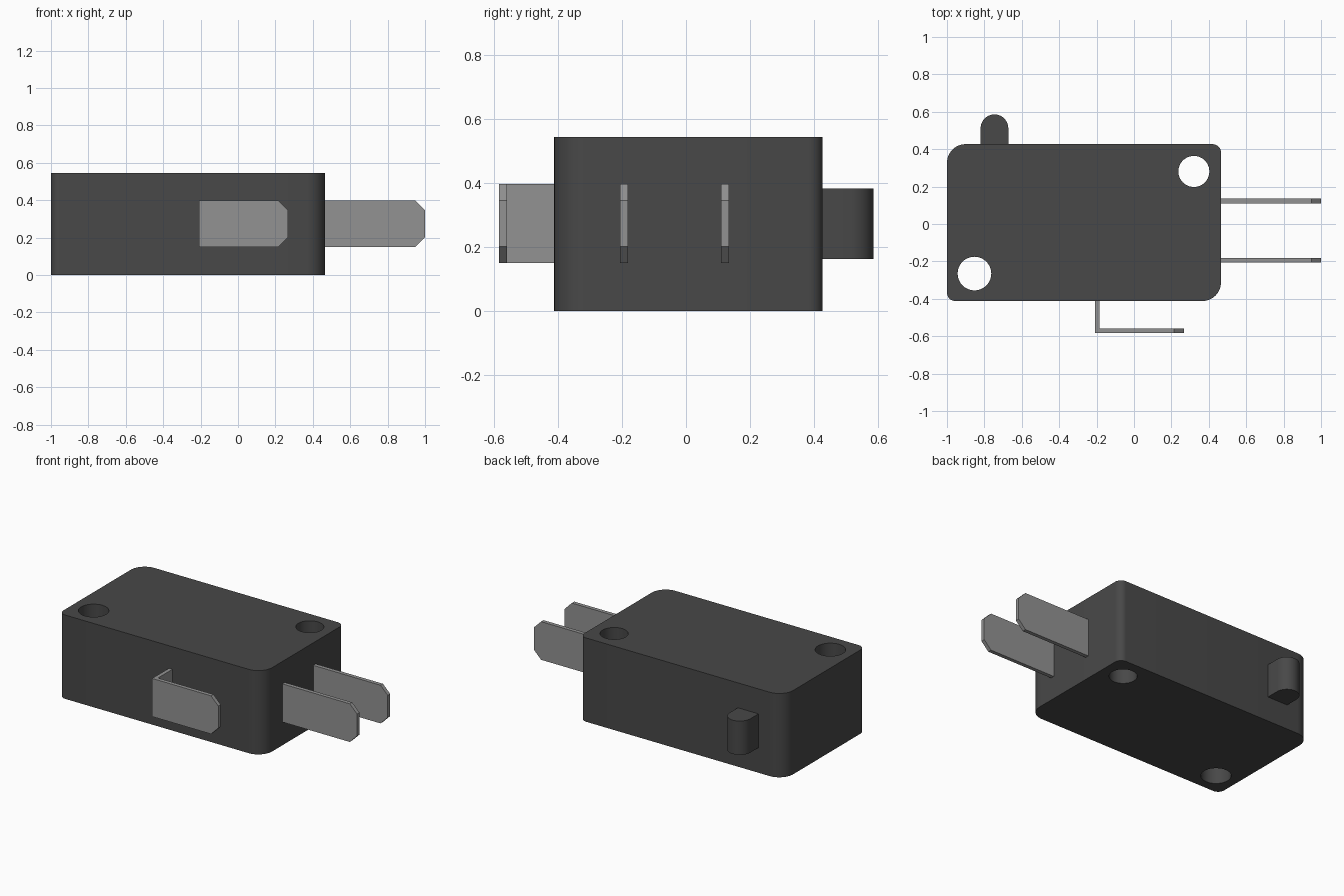
import bpy
import bmesh
import math
from mathutils import Vector

cube = bpy.data.objects.get("Cube")
if cube:
    bpy.data.objects.remove(cube, do_unlink=True)


def material(name, grey):
    mat = bpy.data.materials.new(name)
    mat.use_nodes = True
    colour = (grey, grey, grey, 1)
    mat.diffuse_color = colour
    mat.node_tree.nodes["Principled BSDF"].inputs["Base Color"].default_value = colour
    return mat


plastic = material("dark plastic", 0.065)
metal = material("grey metal", 0.29)


def arc(cx, cy, radius, start, sweep, steps):
    """Points along an arc, angles in degrees."""
    angles = [math.radians(start + sweep * i / steps) for i in range(steps + 1)]
    return [(cx + radius * math.cos(a), cy + radius * math.sin(a)) for a in angles]


def prism(name, loops, bottom, top, mat, chamfer=0):
    """Extrude an outline, with optional hole loops, upwards; chamfer clips the +x tip."""
    bm = bmesh.new()
    edges = []
    for loop in loops:
        verts = [bm.verts.new((x, y, bottom)) for x, y in loop]
        edges += [bm.edges.new((v, verts[i - 1])) for i, v in enumerate(verts)]
    bmesh.ops.triangle_fill(bm, edges=edges, use_beauty=True, normal=(0, 0, 1))
    raised = bmesh.ops.extrude_face_region(bm, geom=bm.faces[:])["geom"]
    verts = [g for g in raised if isinstance(g, bmesh.types.BMVert)]
    bmesh.ops.translate(bm, verts=verts, vec=Vector((0, 0, top - bottom)))
    bmesh.ops.recalc_face_normals(bm, faces=bm.faces[:])
    if chamfer:
        bmesh.ops.dissolve_limit(bm, angle_limit=0.01, verts=bm.verts[:], edges=bm.edges[:])
        tip = max(v.co.x for v in bm.verts)
        ends = [e for e in bm.edges
                if all(abs(v.co.x - tip) < 1e-4 for v in e.verts)
                and abs(e.verts[0].co.z - e.verts[1].co.z) < 1e-4]
        bmesh.ops.bevel(bm, geom=ends, offset=chamfer, segments=1,
                        profile=0.5, affect='EDGES')
    mesh = bpy.data.meshes.new(name)
    bm.to_mesh(mesh)
    bm.free()
    mesh.materials.append(mat)
    obj = bpy.data.objects.new(name, mesh)
    bpy.context.collection.objects.link(obj)
    bpy.ops.object.select_all(action='DESELECT')
    obj.select_set(True)
    bpy.context.view_layer.objects.active = obj
    bpy.ops.object.shade_smooth_by_angle(angle=math.radians(30))
    return obj


# Switch housing with rounded corners and two mounting holes
left, right, front, back = -1.0, 0.465, -0.412, 0.427
big, small = 0.1, 0.045
outline = (arc(right - small, back - small, small, 0, 90, 8)
           + arc(left + big, back - big, big, 90, 90, 12)
           + arc(left + small, front + small, small, 180, 90, 8)
           + arc(right - big, front + big, big, 270, 90, 12))
holes = [arc(x, y, r, 0, 360, 40)[:-1]
         for x, y, r in ((-0.853, -0.265, 0.09), (0.32, 0.281, 0.083))]
prism("housing", [outline] + holes, 0, 0.545, plastic)

# Round-nosed plunger on the back
nose = 0.074
plunger = arc(-0.746, 0.586 - nose, nose, 0, 180, 24)
plunger += [(-0.746 - nose, back - 0.02), (-0.746 + nose, back - 0.02)]
prism("plunger", [plunger], 0.163, 0.383, plastic)

# Blade terminals on the right-hand end
low, high, thick, clip = 0.15, 0.398, 0.025, 0.052
for name, y in (("rear_terminal", 0.11), ("front_terminal", -0.206)):
    blade = [(right - 0.02, y), (1.0, y), (1.0, y + thick), (right - 0.02, y + thick)]
    prism(name, [blade], low, high, metal, clip)

# Bent terminal on the front
x0, x1, y0 = -0.209, 0.267, -0.584
bent = [(x0, y0), (x1, y0), (x1, y0 + thick), (x0 + thick, y0 + thick),
        (x0 + thick, front + 0.02), (x0, front + 0.02)]
prism("bent_terminal", [bent], low, high, metal, clip)
